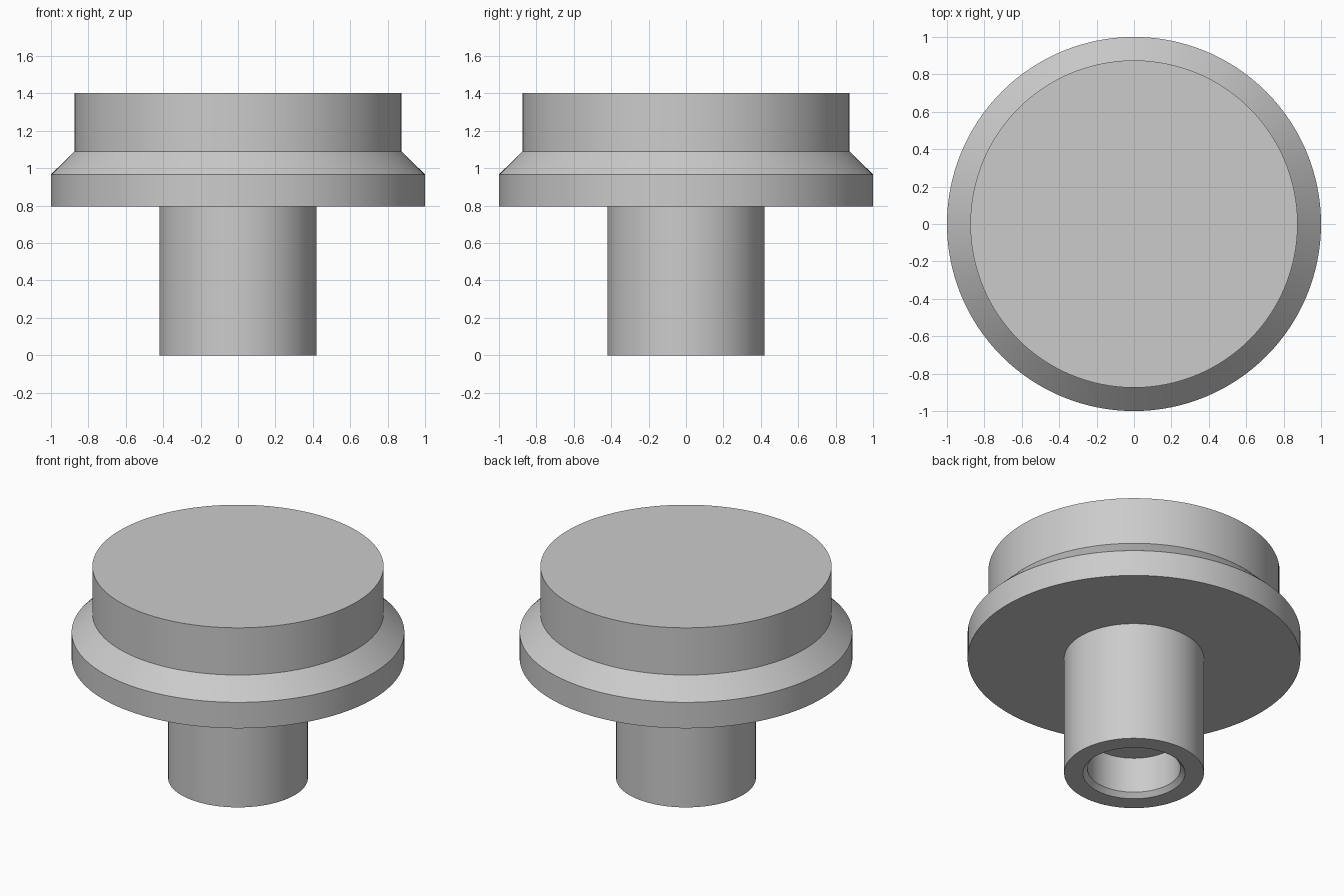
import bpy, bmesh, math

if "Cube" in bpy.data.objects:
    bpy.data.objects.remove(bpy.data.objects["Cube"])

SEGMENTS = 128

# One plain grey for the whole part
grey = bpy.data.materials.new("plain_grey")
grey.diffuse_color = (0.6, 0.6, 0.6, 1)
grey.use_nodes = True
grey.node_tree.nodes["Principled BSDF"].inputs["Base Color"].default_value = grey.diffuse_color

# Half section (radius, height): bore, stem, flange, chamfer, head
profile = [
    (0, 0.265), (0.28, 0.265), (0.28, 0.03), (0.307, 0),
    (0.42, 0), (0.42, 0.795), (1.0, 0.795), (1.0, 0.967),
    (0.875, 1.09), (0.875, 1.403), (0, 1.403),
]

# Spin the section round the z axis
bm = bmesh.new()
verts = [bm.verts.new((r, 0, z)) for r, z in profile]
edges = [bm.edges.new(pair) for pair in zip(verts, verts[1:])]
bmesh.ops.spin(bm, geom=verts + edges, cent=(0, 0, 0), axis=(0, 0, 1),
               angle=math.tau, steps=SEGMENTS, use_merge=False)
bmesh.ops.remove_doubles(bm, verts=bm.verts, dist=0.0001)
bmesh.ops.dissolve_degenerate(bm, edges=bm.edges, dist=0.0001)
bmesh.ops.recalc_face_normals(bm, faces=bm.faces)

mesh = bpy.data.meshes.new("flanged_knob")
bm.to_mesh(mesh)
bm.free()
mesh.materials.append(grey)
knob = bpy.data.objects.new("flanged_knob", mesh)
bpy.context.collection.objects.link(knob)

# Smooth round walls, sharp rims
bpy.context.view_layer.objects.active = knob
knob.select_set(True)
bpy.ops.object.shade_smooth_by_angle(angle=math.radians(25))
